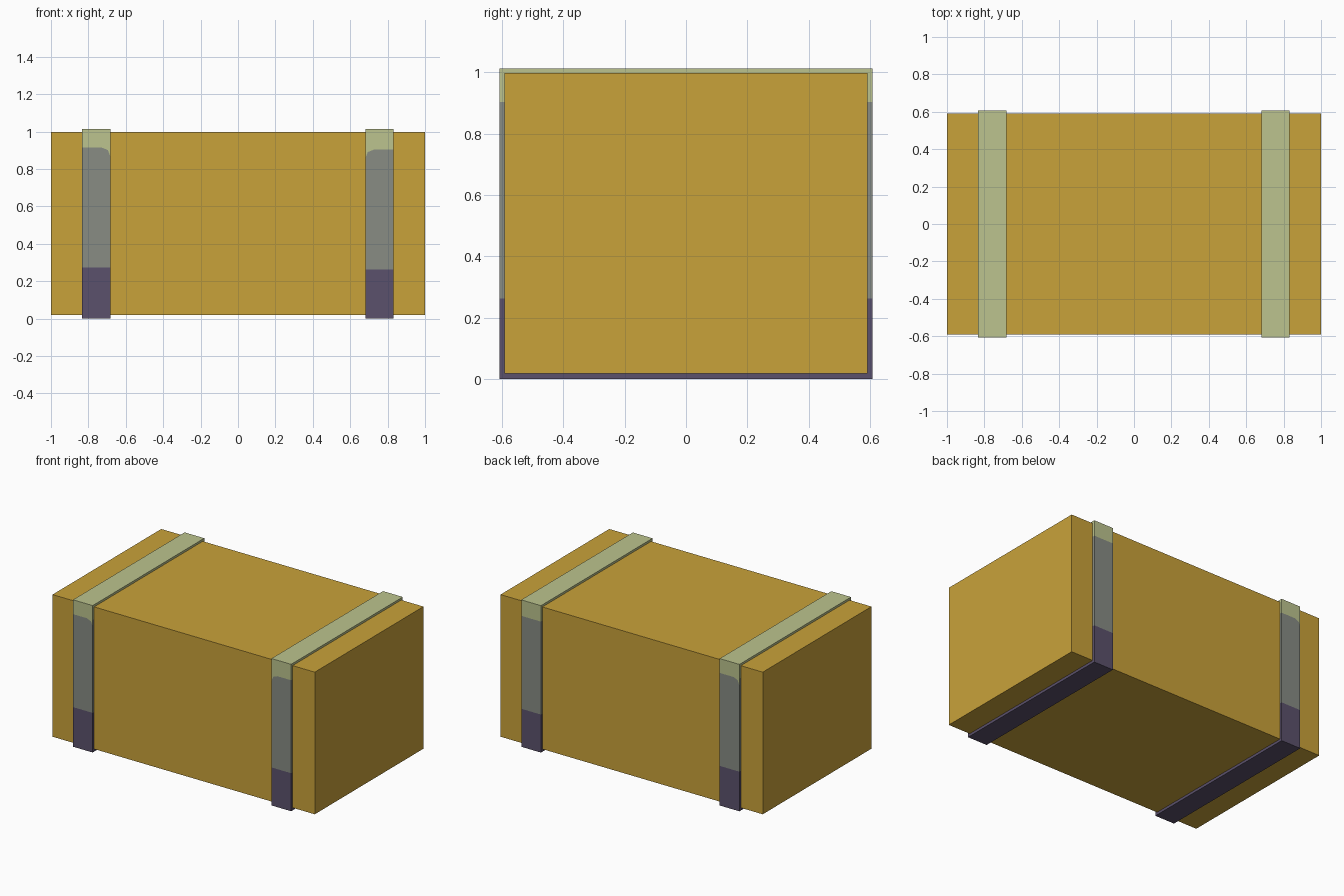
import bpy, bmesh
from mathutils import Vector

if "Cube" in bpy.data.objects:
    bpy.data.objects.remove(bpy.data.objects["Cube"])


def make_material(name, rgb):
    lin = [((c / 255 + 0.055) / 1.055) ** 2.4 for c in rgb]
    m = bpy.data.materials.new(name)
    m.diffuse_color = (*lin, 1)
    m.use_nodes = True
    m.node_tree.nodes["Principled BSDF"].inputs["Base Color"].default_value = m.diffuse_color
    return m


ochre = make_material("ochre", (201, 162, 58))
pale_green = make_material("pale green", (188, 196, 142))
grey = make_material("grey", (136, 140, 132))
dark_purple = make_material("dark purple", (91, 81, 108))


def finish(bm, name, mats):
    bmesh.ops.recalc_face_normals(bm, faces=bm.faces[:])
    me = bpy.data.meshes.new(name)
    bm.to_mesh(me)
    bm.free()
    for m in mats:
        me.materials.append(m)
    ob = bpy.data.objects.new(name, me)
    bpy.context.collection.objects.link(ob)


# main box
bm = bmesh.new()
bmesh.ops.create_cube(bm, size=1)
for v in bm.verts:
    v.co = (v.co.x * 2, v.co.y * 1.184, 0.508 + v.co.z * 0.98)
finish(bm, "box_body", [ochre])


# strap: rectangular ring around the box, coloured in height zones
def strap(name, x0, x1, z_low, z_top, corners):
    bm = bmesh.new()

    def loop(x, y, zb, zt):
        return [bm.verts.new((x, a, b)) for a, b in ((-y, zb), (y, zb), (y, zt), (-y, zt))]

    outer = [loop(x, 0.608, 0.0, 1.013) for x in (x0, x1)]
    inner = [loop(x, 0.585, 0.025, 0.99) for x in (x0, x1)]
    for i in range(4):
        j = (i + 1) % 4
        bm.faces.new((outer[0][i], outer[0][j], outer[1][j], outer[1][i]))
        bm.faces.new((inner[0][i], inner[1][i], inner[1][j], inner[0][j]))
        for s in (0, 1):
            bm.faces.new((outer[s][i], inner[s][i], inner[s][j], outer[s][j]))
    for z in (z_low, z_top):
        bmesh.ops.bisect_plane(bm, geom=bm.verts[:] + bm.edges[:] + bm.faces[:],
                               plane_co=(0, 0, z), plane_no=(0, 0, 1))

    # rounded corner of the grey zone: (side in y, edge in x)
    cuts = []
    for side, edge in corners:
        out = 1 if edge == x1 else -1
        pts = [(0.045, 0.0), (0.013, 0.013), (0.0, 0.045)]
        for (a, b), (c, d) in zip(pts, pts[1:]):
            co = Vector((edge - out * a, 0, z_top - b))
            no = Vector((out * (d - b), 0, a - c))
            cuts.append((side, co, no))
            fs = [f for f in bm.faces if z_low < f.calc_center_median().z < z_top
                  and all(abs(v.co.y - side * 0.608) < 1e-4 for v in f.verts)]
            geom = set(fs)
            for f in fs:
                geom.update(f.edges)
                geom.update(f.verts)
            bmesh.ops.bisect_plane(bm, geom=list(geom), plane_co=co, plane_no=no)

    for f in bm.faces:
        c = f.calc_center_median()
        f.material_index = 0 if c.z > z_top else 1 if c.z > z_low else 2
        if f.material_index == 1:
            for side, co, no in cuts:
                if abs(c.y - side * 0.608) < 1e-3 and (c - co).dot(no) > 1e-6:
                    f.material_index = 0
    finish(bm, name, [pale_green, grey, dark_purple])


strap("left_strap", -0.833, -0.683, 0.273, 0.914, [(-1, -0.683), (1, -0.833)])
strap("right_strap", 0.681, 0.831, 0.262, 0.903, [(-1, 0.681)])
